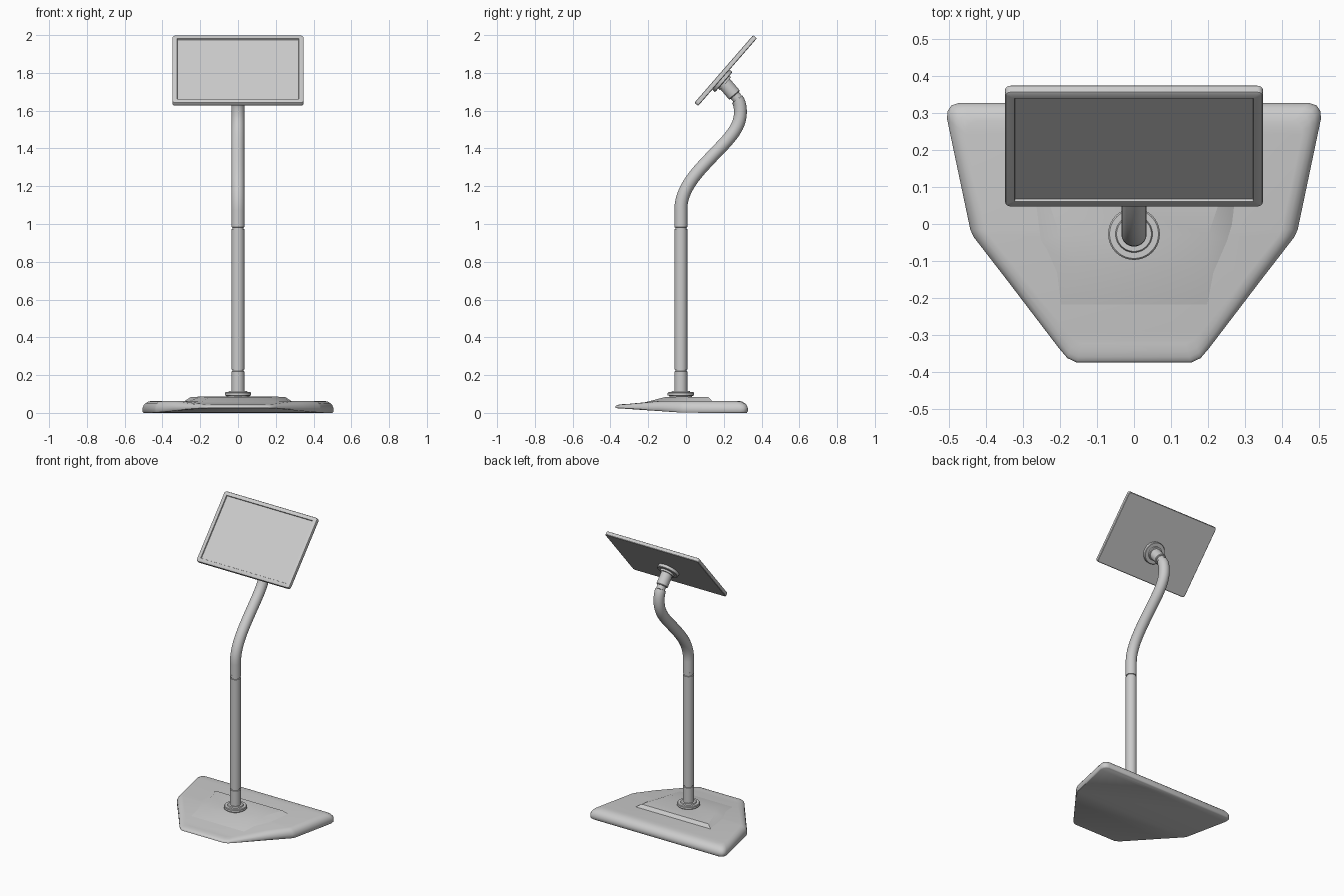
import bpy, bmesh, math
from mathutils import Matrix, Vector

if "Cube" in bpy.data.objects:
    bpy.data.objects.remove(bpy.data.objects["Cube"])


def finish(name, bm, angle=35):
    bmesh.ops.recalc_face_normals(bm, faces=bm.faces)
    me = bpy.data.meshes.new(name)
    bm.to_mesh(me)
    bm.free()
    ob = bpy.data.objects.new(name, me)
    bpy.context.collection.objects.link(ob)
    bpy.ops.object.select_all(action='DESELECT')
    ob.select_set(True)
    bpy.context.view_layer.objects.active = ob
    bpy.ops.object.shade_smooth_by_angle(angle=math.radians(angle))
    return ob


def loft(name, rings, angle=35):
    """Skin half-outlines (x > 0, front to back), mirrored in x; caps are rows of quads."""
    bm = bmesh.new()
    loops = []
    for half in rings:
        full = list(half) + [(-x, y, z) for x, y, z in reversed(half)]
        loops.append([bm.verts.new(p) for p in full])
    n = len(loops[0])
    for a, b in zip(loops, loops[1:]):
        for i in range(n):
            j = (i + 1) % n
            bm.faces.new((a[i], a[j], b[j], b[i]))
    for c in (loops[0], loops[-1]):
        for i in range(n // 2 - 1):
            bm.faces.new((c[i], c[i + 1], c[n - 2 - i], c[n - 1 - i]))
    return finish(name, bm, angle)


def lathe(name, profile, origin, axis=(0, 0, 1), seg=40):
    """Spin (radius, height) pairs around an axis."""
    bm = bmesh.new()
    loops = [[bm.verts.new((r * math.cos(2 * math.pi * i / seg),
                            r * math.sin(2 * math.pi * i / seg), h))
              for i in range(seg)] for r, h in profile]
    for a, b in zip(loops, loops[1:]):
        for i in range(seg):
            j = (i + 1) % seg
            bm.faces.new((a[i], a[j], b[j], b[i]))
    bm.faces.new(loops[0])
    bm.faces.new(loops[-1])
    ob = finish(name, bm)
    rot = Vector((0, 0, 1)).rotation_difference(Vector(axis)).to_matrix().to_4x4()
    ob.data.transform(Matrix.Translation(origin) @ rot)
    return ob


def lerp(y, y0, y1, a, b):
    t = max(0, min(1, (y - y0) / (y1 - y0)))
    return a + (b - a) * t


# Foot plate: rounded wedge, thin and lifted at the front
outline = [(.155, -.374), (.18, -.362), (.203, -.335), (.344, -.15), (.433, -.035),
           (.442, -.015), (.505, .285), (.503, .305), (.493, .32), (.472, .327)]


def base_ring(inset, t):
    ring = []
    for x, y in outline:
        low = lerp(y, -.375, 0, .025, 0)
        high = lerp(y, -.36, -.15, .047, .064)
        ring.append((x * (1 - inset / .5), -.02 + (y + .02) * (1 - inset / .35),
                     low + (high - low) * t))
    return ring


loft("base", [base_ring(i, t) for i, t in
              ((.006, 0), (0, .1), (0, .4), (.005, .62), (.015, .8), (.03, .93), (.05, 1))], 50)

# Raised plateau around the pole, sharp at the back and sloping at the front
loft("base_plateau", [
    [(.20, -.225, .054), (.27, -.05, .056), (.29, .142, .058)],
    [(.15, -.11, .084), (.20, -.03, .086), (.25, .118, .084)]], 20)

# Pole with floor flange and joint grooves
R = .034
POLE_Y = -.027


def groove(z):
    return [(R, z - .005), (R - .005, z - .004), (R - .005, z + .004), (R, z + .005)]


lathe("pole", [(R, .08)] + groove(.225) + groove(.978) + [(R, 1.0)], (0, POLE_Y, 0))
lathe("pole_flange", [(.06, .07), (.06, .09), (.07, .092), (.07, .106),
                      (.066, .110), (.050, .110), (.047, .117), (.034, .117)], (0, POLE_Y, 0))

# S-shaped upper tube: (y, z) as left handle, point, right handle
path = [((POLE_Y, .96), (POLE_Y, .99), (POLE_Y, 1.02)),
        ((POLE_Y, 1.05), (POLE_Y, 1.08), (POLE_Y, 1.19)),
        ((.065, 1.28), (.135, 1.355), (.21, 1.435)),
        ((.288, 1.50), (.288, 1.59), (.288, 1.62)),
        ((.284, 1.642), (.271, 1.660), (.262, 1.67))]
cu = bpy.data.curves.new("upper_tube", 'CURVE')
cu.dimensions = '3D'
cu.bevel_depth = R
cu.bevel_resolution = 8
cu.resolution_u = 14
cu.use_fill_caps = True
sp = cu.splines.new('BEZIER')
sp.bezier_points.add(len(path) - 1)
for bp, (l, p, r) in zip(sp.bezier_points, path):
    bp.handle_left_type = bp.handle_right_type = 'FREE'
    bp.handle_left, bp.co, bp.handle_right = [(0, *q) for q in (l, p, r)]
tube = bpy.data.objects.new("upper_tube", cu)
bpy.context.collection.objects.link(tube)
bpy.ops.object.select_all(action='DESELECT')
tube.select_set(True)
bpy.context.view_layer.objects.active = tube
bpy.ops.object.convert(target='MESH')
bpy.ops.object.shade_smooth_by_angle(angle=math.radians(35))

# Screen panel: rounded slab with a recessed display, tilted back
TILT = math.radians(49)
panel_mat = Matrix.Translation((0, .21, 1.8125)) @ Matrix.Rotation(TILT, 4, 'X')


def panel_ring(inset, w, radius):
    hx, hy = .348 - inset, .237 - inset
    half = []
    for sy, start in ((-1, -90), (1, 0)):
        for k in range(5):
            a = math.radians(start + 22.5 * k)
            half.append((hx - radius + radius * math.cos(a),
                         sy * (hy - radius) + radius * math.sin(a), w))
    return half


panel = loft("screen_panel", [panel_ring(*r) for r in (
    (.003, -.013, .012), (0, -.010, .015), (0, .007, .015), (.002, .011, .013),
    (.006, .013, .009), (.025, .013, .002), (.027, .006, .002))])
panel.data.transform(panel_mat)

# Mounting disc on the panel's back and the neck joining it to the tube
lathe("mount_disc", [(.07, -.012), (.07, -.030), (.067, -.033), (.045, -.033), (.045, -.045)],
      (0, 0, 0)).data.transform(panel_mat @ Matrix.Translation((0, -.053, 0)))
lathe("mount_neck", [(.037, 0), (.037, .095), (.034, .099), (.028, .1), (.028, .125)],
      (0, .193, 1.757), (0, .65, -.76))
